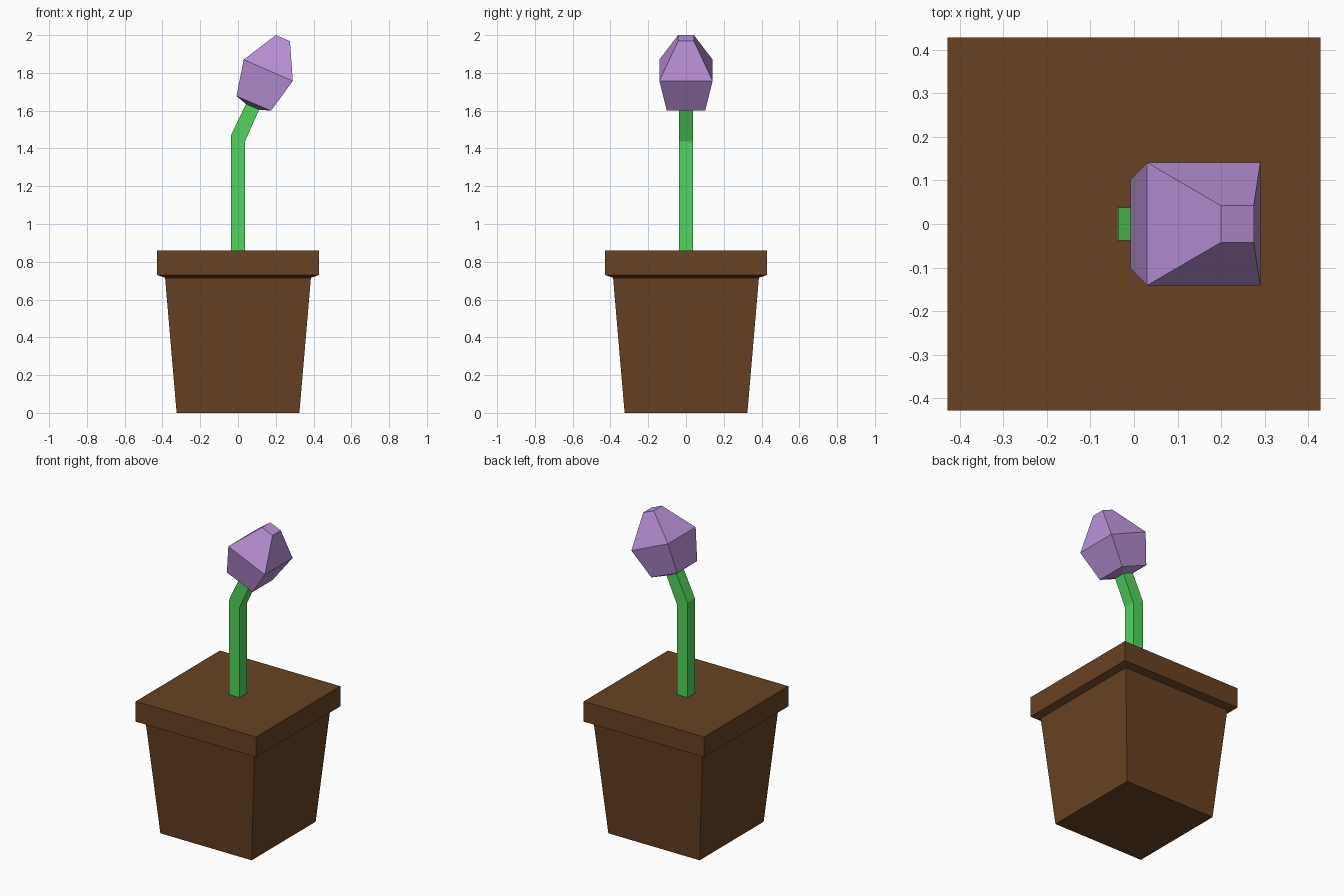
import bpy
import bmesh

cube = bpy.data.objects.get("Cube")
if cube:
    bpy.data.objects.remove(cube, do_unlink=True)


def linear(c):
    c /= 255
    return c / 12.92 if c <= 0.04045 else ((c + 0.055) / 1.055) ** 2.4


def material(name, rgb):
    mat = bpy.data.materials.new(name)
    mat.use_nodes = True
    color = (*[linear(c) for c in rgb], 1)
    mat.diffuse_color = color
    bsdf = next(n for n in mat.node_tree.nodes if n.type == 'BSDF_PRINCIPLED')
    bsdf.inputs["Base Color"].default_value = color
    bsdf.inputs["Roughness"].default_value = 0.8
    return mat


def loft(name, rings, mat):
    """Four-sided rings, each (left x, z), (right x, z), half depth, skinned and capped."""
    bm = bmesh.new()
    loops = []
    for (xl, zl), (xr, zr), d in rings:
        loops.append([bm.verts.new(p) for p in
                      ((xl, -d, zl), (xr, -d, zr), (xr, d, zr), (xl, d, zl))])
    for a, b in zip(loops, loops[1:]):
        for i in range(4):
            j = (i + 1) % 4
            bm.faces.new((a[i], a[j], b[j], b[i]))
    bm.faces.new(loops[0][::-1])
    bm.faces.new(loops[-1])
    bmesh.ops.recalc_face_normals(bm, faces=bm.faces)
    mesh = bpy.data.meshes.new(name)
    bm.to_mesh(mesh)
    bm.free()
    mesh.materials.append(mat)
    obj = bpy.data.objects.new(name, mesh)
    bpy.context.collection.objects.link(obj)
    return obj


def square(half, z):
    return (-half, z), (half, z), half


brown = material("terracotta_brown", (104, 66, 35))
green = material("stem_green", (82, 212, 92))
purple = material("bud_purple", (188, 146, 216))

# Tapered square pot with a flared rim
loft("pot", [square(0.325, 0), square(0.386, 0.715), square(0.428, 0.73),
             square(0.428, 0.86)], brown)

# Square stem, bent towards +x near the top
stem_tip = ((0.042, 1.635), (0.112, 1.605), 0.038)
loft("stem", [square(0.038, 0.85), ((-0.037, 1.47), (0.037, 1.437), 0.038),
              stem_tip], green)

# Faceted closed bud, leaning with the stem
loft("flower_bud", [stem_tip,
                    ((-0.008, 1.677), (0.175, 1.60), 0.102),
                    ((0.03, 1.87), (0.29, 1.757), 0.141),
                    ((0.20, 2.0), (0.275, 1.968), 0.042)], purple)
